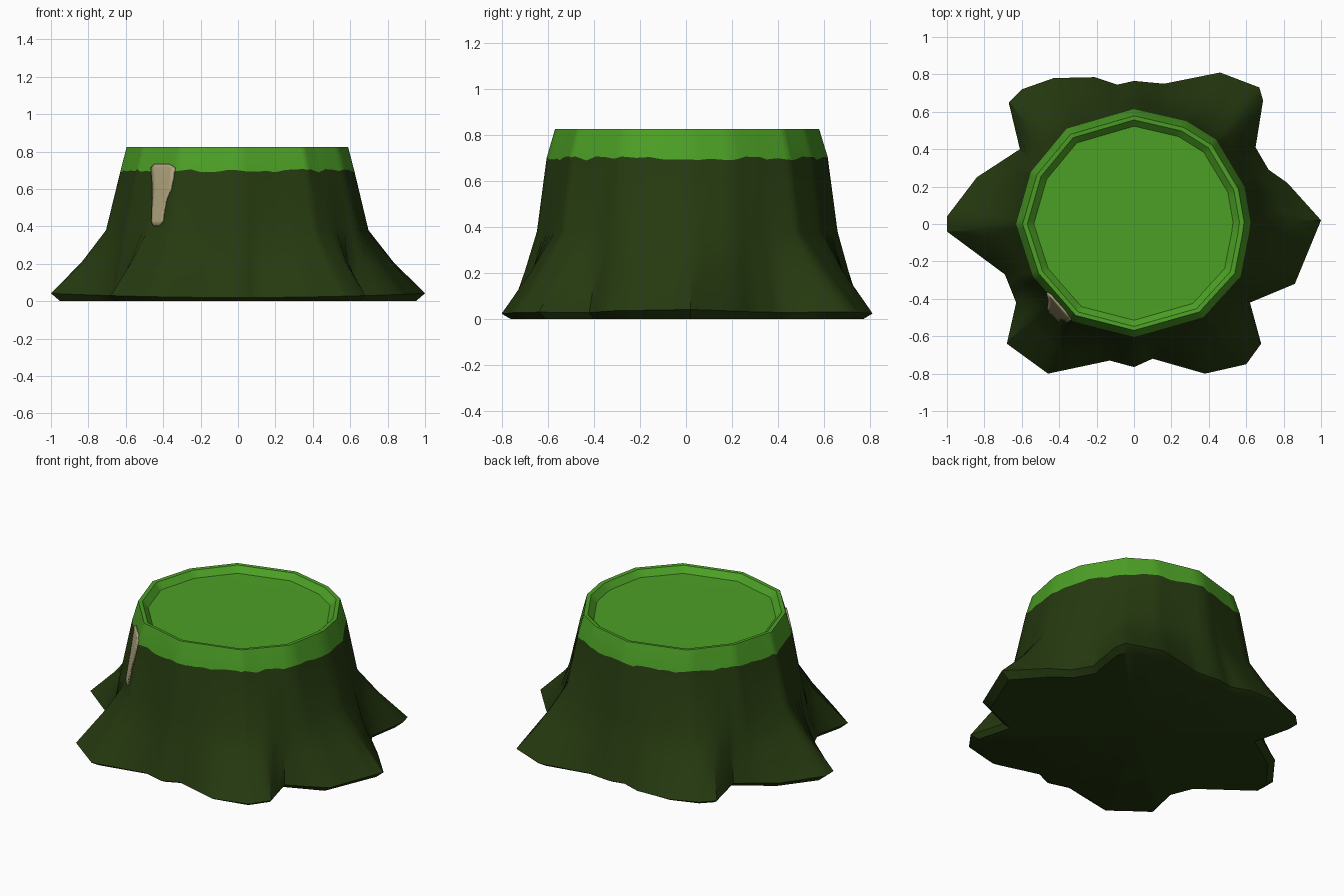
import bpy, bmesh, math, random
from mathutils import Vector

if "Cube" in bpy.data.objects:
    bpy.data.objects.remove(bpy.data.objects["Cube"])

random.seed(4)

def material(name, rgb):
    m = bpy.data.materials.new(name)
    m.diffuse_color = (*rgb, 1)
    m.use_nodes = True
    m.node_tree.nodes["Principled BSDF"].inputs["Base Color"].default_value = m.diffuse_color
    return m

bark = material("dark bark", (0.019, 0.042, 0.005))
moss = material("green moss", (0.073, 0.35, 0.019))
wood = material("bare wood", (0.43, 0.376, 0.205))

# Footprint of the flared roots and cross-section of the trunk
roots = [Vector(p) for p in [
    (1, .02), (.82, .22), (.72, .29), (.65, .41), (.69, .66), (.67, .73), (.46, .81),
    (.16, .75), (0, .765), (-.09, .745), (-.21, .785), (-.43, .78), (-.6, .72),
    (-.67, .65), (-.61, .4), (-.84, .25), (-1, .04), (-1, -.04), (-.69, -.27),
    (-.63, -.42), (-.68, -.64), (-.46, -.8), (-.13, -.73), (0, -.765), (.1, -.72),
    (.38, -.8), (.6, -.75), (.68, -.64), (.62, -.42), (.86, -.32)]]
trunk = [Vector(p) for p in [
    (.625, 0), (.59, .2), (.44, .45), (.28, .55), (0, .615), (-.36, .51), (-.55, .28),
    (-.63, 0), (-.54, -.28), (-.33, -.52), (0, -.605), (.37, -.5), (.57, -.28)]]

def cross(a, b):
    return a.x * b.y - a.y * b.x

def at_angle(poly, a):
    """Point where a ray from the centre leaves the polygon."""
    d = Vector((math.cos(a), math.sin(a)))
    for i, p in enumerate(poly):
        e = poly[(i + 1) % len(poly)] - p
        k = cross(d, e)
        if abs(k) < 1e-9:
            continue
        t, u = cross(p, e) / k, cross(p, d) / k
        if t > 0 and -1e-5 <= u <= 1 + 1e-5:
            return d * t
    return d * 0.6

def trunk_at(a, sx, sy):
    p = at_angle(trunk, a)
    return Vector((p.x * sx, p.y * sy))

# Angles: every polygon corner, filled up with an even spacing
angles = []
for a in [math.atan2(p.y, p.x) % math.tau for p in roots + trunk] + \
         [i * math.tau / 72 for i in range(72)]:
    if all(abs(math.remainder(a - b, math.tau)) > 0.025 for b in angles):
        angles.append(a)
angles.sort()
n = len(angles)

# Stump: stacked rings from the underside up to the recessed top
rings = [[] for _ in range(8)]
for a in angles:
    foot, body = at_angle(roots, a), trunk_at(a, 1.12, 1.07)
    layers = [
        (foot * 0.95, 0.0),
        (foot, 0.02 + 0.022 * foot.x ** 2),
        (body.lerp(foot, 0.44), 0.21),
        (body, 0.38),
        (trunk_at(a, 1, 1), 0.698 + random.uniform(-.009, .009)),
        (trunk_at(a, .945, .94), 0.825),
        (trunk_at(a, .905, .905), 0.823),
        (trunk_at(a, .85, .85), 0.787)]
    for ring, (p, z) in zip(rings, layers):
        ring.append((p.x, p.y, z))

bm = bmesh.new()
vr = [[bm.verts.new(c) for c in ring] for ring in rings]
for k in range(7):
    for i in range(n):
        j = (i + 1) % n
        f = bm.faces.new((vr[k][i], vr[k][j], vr[k + 1][j], vr[k + 1][i]))
        f.material_index = 1 if k >= 4 else 0
# Underside and cut top as fans
for ring, z, mat in ((vr[0], 0.0, 0), (vr[-1], 0.782, 1)):
    c = bm.verts.new((0, 0, z))
    for i in range(n):
        bm.faces.new((ring[i], ring[(i + 1) % n], c)).material_index = mat
bmesh.ops.recalc_face_normals(bm, faces=bm.faces)

def finish(bm, name, mats, angle):
    me = bpy.data.meshes.new(name)
    bm.to_mesh(me)
    bm.free()
    ob = bpy.data.objects.new(name, me)
    bpy.context.collection.objects.link(ob)
    for m in mats:
        me.materials.append(m)
    bpy.ops.object.select_all(action='DESELECT')
    ob.select_set(True)
    bpy.context.view_layer.objects.active = ob
    bpy.ops.object.shade_smooth_by_angle(angle=math.radians(angle))
    return ob

finish(bm, "tree_stump", [bark, moss], 35)

# Bare wood strip hugging the front left of the trunk
def wall_point(x, z):
    if z < 0.698:
        t = (0.698 - z) / 0.318
        sx, sy = 1 + 0.12 * t, 1 + 0.07 * t
    else:
        t = (z - 0.698) / 0.127
        sx, sy = 1 - 0.055 * t, 1 - 0.06 * t
    lo, hi = math.pi, 1.5 * math.pi
    for _ in range(30):
        a = (lo + hi) / 2
        p = trunk_at(a, sx, sy)
        if p.x < x:
            lo = a
        else:
            hi = a
    return Vector((p.x, p.y, z)) + Vector((p.x, p.y, 0)).normalized() * 0.009

rows = [(.405, -.45, -.42), (.43, -.458, -.398), (.5, -.455, -.388), (.55, -.452, -.378),
        (.6, -.452, -.355), (.65, -.455, -.345), (.715, -.46, -.335), (.735, -.44, -.365)]
bm = bmesh.new()
cols = 6
grid = [[bm.verts.new(wall_point(l + (r - l) * i / cols, z)) for i in range(cols + 1)]
        for z, l, r in rows]
for lower, upper in zip(grid, grid[1:]):
    for i in range(cols):
        bm.faces.new((lower[i], lower[i + 1], upper[i + 1], upper[i]))
strip = finish(bm, "bare_wood_strip", [wood], 35)
solid = strip.modifiers.new("thickness", 'SOLIDIFY')
solid.thickness = 0.009
solid.offset = -1
